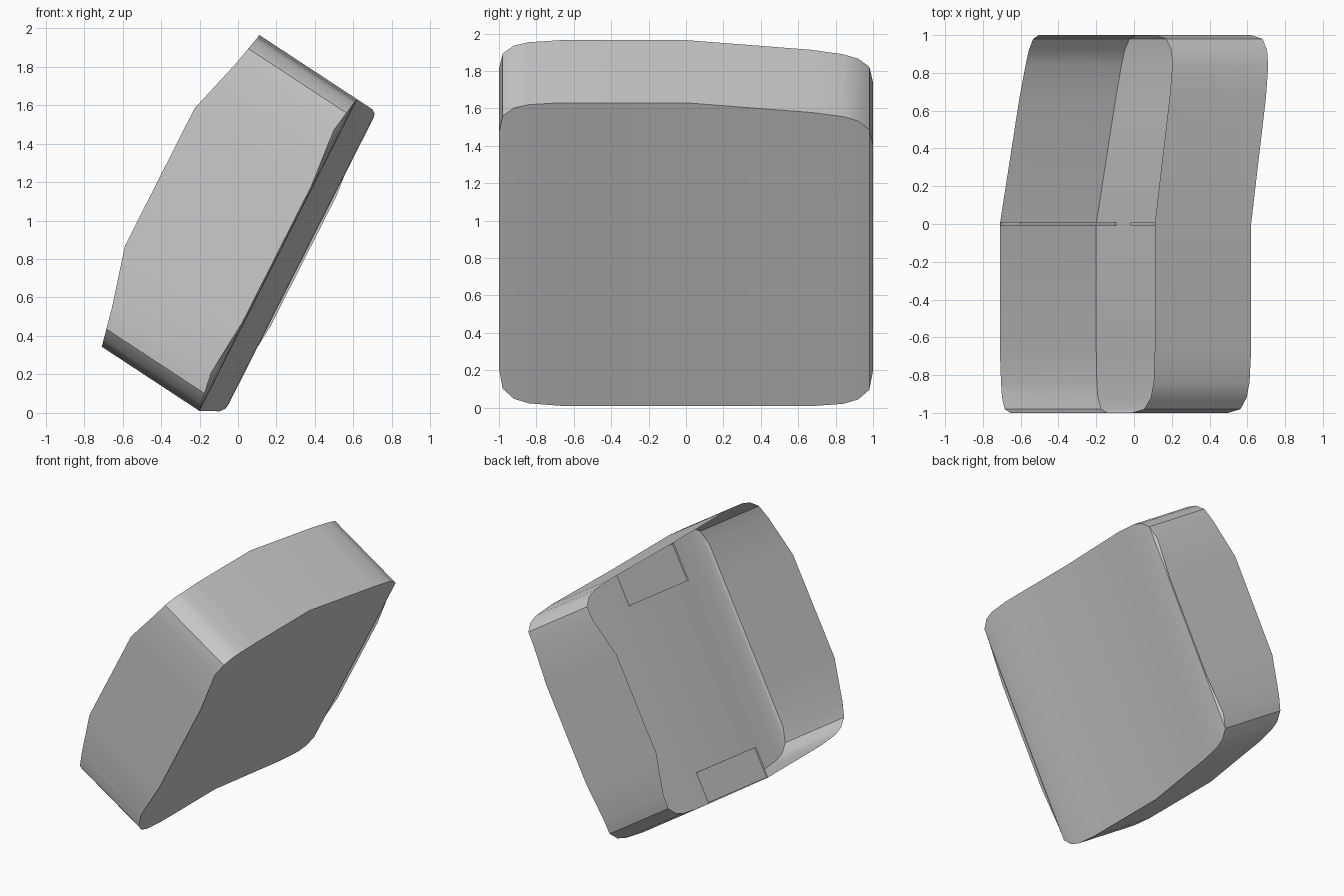
import bpy, bmesh
from mathutils import Vector

if "Cube" in bpy.data.objects:
    bpy.data.objects.remove(bpy.data.objects["Cube"])

ORIGIN = Vector((-0.20, 0, 0.01))
UP = Vector((0.82, 0, 1.62))       # along the leaning panel
DEPTH = Vector((-0.51, 0, 0.335))  # from panel towards the open back


def place(y, a, b):
    """Leaning coordinates; the half beyond y = 0 swings forward."""
    s = max(y, 0)
    a += 0.046 * s * (1 - a)
    b -= 0.23 * s
    p = ORIGIN + UP * a + DEPTH * b
    p.y = y
    return p


def make_object(name, bm):
    bmesh.ops.recalc_face_normals(bm, faces=bm.faces)
    me = bpy.data.meshes.new(name)
    bm.to_mesh(me)
    bm.free()
    ob = bpy.data.objects.new(name, me)
    bpy.context.collection.objects.link(ob)
    return ob


# One quarter of the rounded outline: y, height, panel offset, rim depth
quarter = [(0.67, 1.0, 0, 1.0), (0.84, 0.993, 0.005, 1.0), (0.92, 0.98, 0.015, 1.01),
           (0.98, 0.95, 0.03, 1.03), (1.0, 0.89, 0.06, 1.07), (1.0, 0.72, 0.015, 1.21)]
side = quarter + [(y, 1 - a, f, r) for y, a, f, r in reversed(quarter)]
n = len(side)
outline = ([(0, 1, 0, 1)] + side + [(0, 0, 0, 1)]
           + [(-y, a, f, r) for y, a, f, r in reversed(side)])

# Open shell: folded front panel with a deep surrounding wall
bm = bmesh.new()
front = [bm.verts.new(place(y, a, f)) for y, a, f, r in outline]
rim = [bm.verts.new(place(y, a, r)) for y, a, f, r in outline]
count = len(outline)
for i in range(count):
    j = (i + 1) % count
    bm.faces.new((front[i], front[j], rim[j], rim[i]))
for i in range(n // 2):                       # strips across each half
    for s in (1, -1):
        top, nxt = front[s * i], front[s * (i + 1)]
        low, lnxt = front[s * (n + 1 - i)], front[s * (n - i)]
        face = (top, nxt, lnxt, low)
        bm.faces.new(face if s == 1 else face[::-1])
shell = make_object("shell", bm)
bpy.context.view_layer.objects.active = shell
shell.select_set(True)
bpy.ops.object.shade_smooth_by_angle(angle=0.6)


# Thin stiffening ribs inside, at the middle of the top and bottom walls
def rib(name, a0, a1):
    bm = bmesh.new()
    loops = []
    for y in (-0.008, 0.008):
        loops.append([bm.verts.new(place(y, a, b))
                      for a, b in ((a0, 0.005), (a1, 0.005), (a1, 0.995), (a0, 0.995))])
    p, q = loops
    bm.faces.new(p)
    bm.faces.new(q[::-1])
    for i in range(4):
        j = (i + 1) % 4
        bm.faces.new((p[i], p[j], q[j], q[i]))
    make_object(name, bm)


rib("lower_rib", 0.002, 0.13)
rib("upper_rib", 0.84, 0.998)
